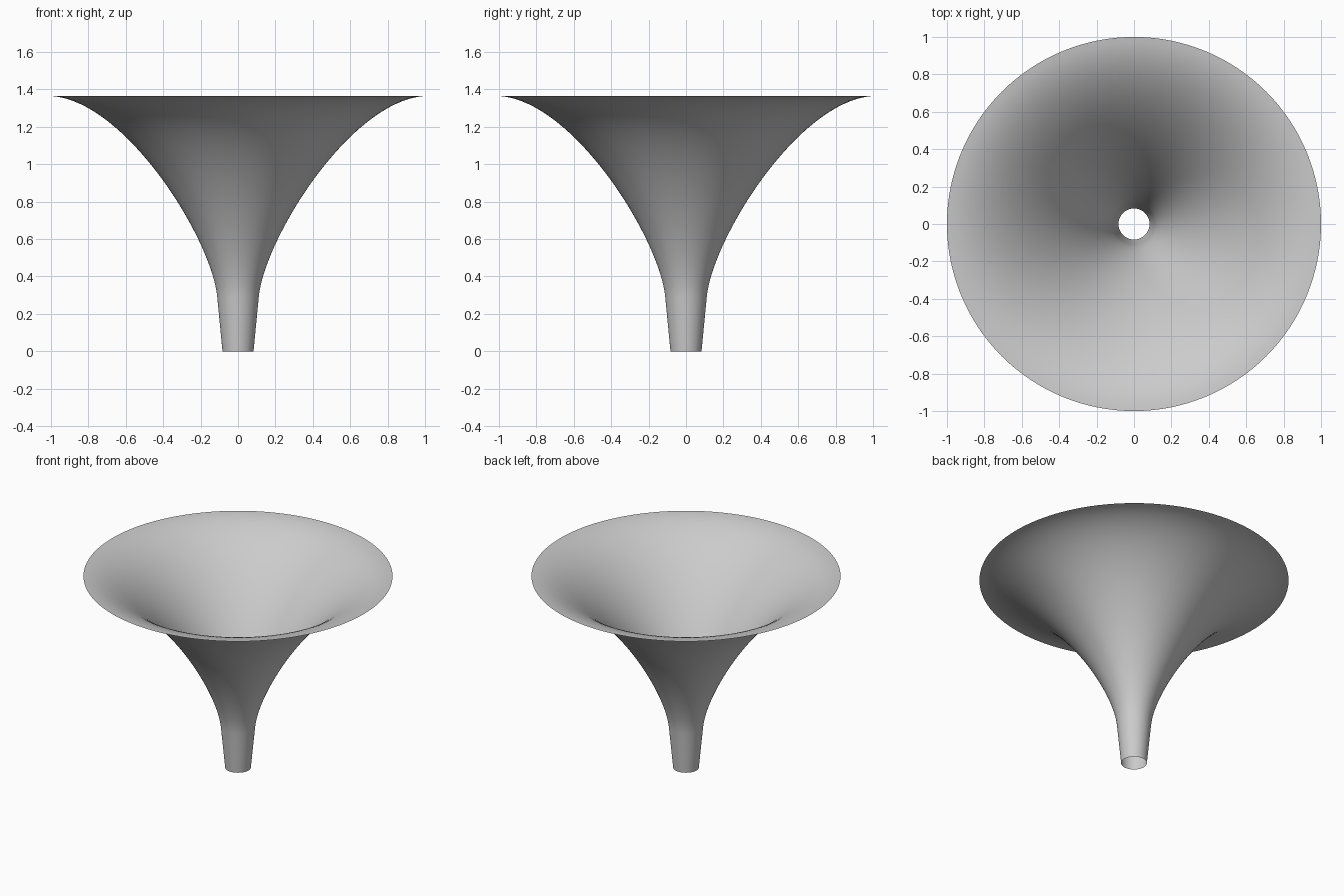
import bpy, bmesh, math
from mathutils import Vector
from mathutils.geometry import interpolate_bezier

SEGMENTS = 128

cube = bpy.data.objects.get("Cube")
if cube:
    bpy.data.objects.remove(cube, do_unlink=True)

# Single flat colour
grey = bpy.data.materials.new("light grey")
grey.use_nodes = True
colour = (0.6, 0.6, 0.6, 1)
grey.diffuse_color = colour
grey.node_tree.nodes["Principled BSDF"].inputs["Base Color"].default_value = colour

# Profile: straight tapered neck, then a flare that ends almost level
foot = Vector((0.083, 0, 0))
flare = interpolate_bezier(Vector((0.111, 0, 0.29)), Vector((0.14, 0, 0.6)),
                           Vector((0.6, 0, 1.34)), Vector((1, 0, 1.365)), 40)
neck = [foot.lerp(flare[0], i / 4) for i in range(4)]

# Spin the profile into an open, thin-walled horn
bm = bmesh.new()
verts = [bm.verts.new(p) for p in neck + list(flare)]
edges = [bm.edges.new(pair) for pair in zip(verts, verts[1:])]
bmesh.ops.spin(bm, geom=verts + edges, cent=(0, 0, 0), axis=(0, 0, 1),
               angle=math.tau, steps=SEGMENTS)
bmesh.ops.remove_doubles(bm, verts=bm.verts, dist=0.0005)

# Make the normals point away from the axis
bm.normal_update()
for face in bm.faces:
    centre = face.calc_center_median()
    if face.normal.dot(Vector((centre.x, centre.y, 0))) < 0:
        face.normal_flip()
    face.smooth = True

mesh = bpy.data.meshes.new("funnel_horn")
bm.to_mesh(mesh)
bm.free()
mesh.materials.append(grey)
horn = bpy.data.objects.new("funnel_horn", mesh)
bpy.context.collection.objects.link(horn)
